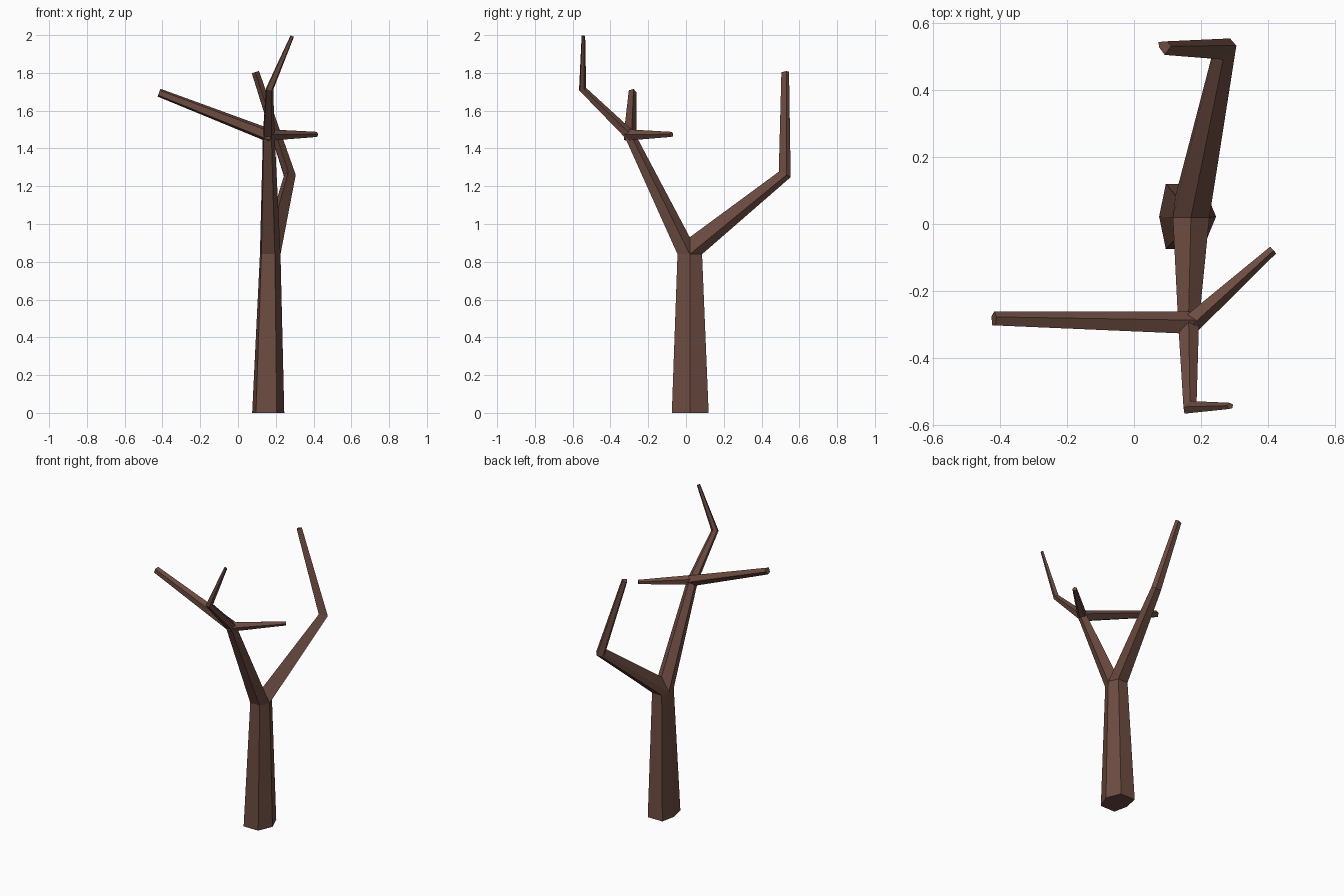
import bpy, bmesh, math
from mathutils import Vector

if "Cube" in bpy.data.objects:
    bpy.data.objects.remove(bpy.data.objects["Cube"])

bark = bpy.data.materials.new("brown bark")
bark.diffuse_color = (0.153, 0.072, 0.053, 1)
bark.use_nodes = True
bark.node_tree.nodes["Principled BSDF"].inputs["Base Color"].default_value = bark.diffuse_color


def loft(name, rings, cap_start=True):
    """Skin a list of matching rings into one flat-shaded object."""
    bm = bmesh.new()
    rows = [[bm.verts.new(p) for p in ring] for ring in rings]
    n = len(rows[0])
    for a, b in zip(rows, rows[1:]):
        for i in range(n):
            j = (i + 1) % n
            bm.faces.new((a[i], a[j], b[j], b[i]))
    if cap_start:
        bm.faces.new(rows[0][::-1])
    bm.faces.new(rows[-1])
    bmesh.ops.recalc_face_normals(bm, faces=bm.faces)
    # open tubes: make sure the tip cap points outwards
    bm.faces.ensure_lookup_table()
    tip = bm.faces[-1]
    prev = sum((v.co for v in rows[-2]), Vector()) / n
    if tip.normal.dot(tip.calc_center_median() - prev) < 0:
        bmesh.ops.reverse_faces(bm, faces=bm.faces)
    mesh = bpy.data.meshes.new(name)
    bm.to_mesh(mesh)
    bm.free()
    mesh.materials.append(bark)
    obj = bpy.data.objects.new(name, mesh)
    bpy.context.collection.objects.link(obj)
    return obj


def sweep(ring, path, scales):
    """Carry a ring along a path with mitred elbows, scaling it at each point."""
    ring = [Vector(p) for p in ring]
    path = [Vector(p) for p in path]
    rings, offs = [ring], [p - path[0] for p in ring]
    last = 1.0
    for k in range(1, len(path)):
        d = (path[k] - path[k - 1]).normalized()
        nrm = d
        if k + 1 < len(path):
            nrm = (d + (path[k + 1] - path[k]).normalized()).normalized()
        new = []
        for o in offs:
            o = (o - d * o.dot(d)) * (scales[k - 1] / last)
            new.append(o - d * (o.dot(nrm) / d.dot(nrm)))
        offs, last = new, scales[k - 1]
        rings.append([path[k] + o for o in offs])
    return rings


def pentagon(start, end, r, turn):
    """Five-sided ring facing along start to end; turn is measured from up."""
    d = (Vector(end) - Vector(start)).normalized()
    side = d.cross(Vector((0, 0, 1))).normalized()
    up = side.cross(d)
    return [Vector(start) + r * (up * math.cos(a) + side * math.sin(a))
            for a in (turn + i * math.tau / 5 for i in range(5))]


# trunk: tapered hexagon
base = [(.245, .022, 0), (.205, .12, 0), (.095, .12, 0),
        (.075, .022, 0), (.095, -.075, 0), (.205, -.075, 0)]
top = [(.225, .02, .84), (.197, .085, .84), (.124, .085, .84),
       (.116, .02, .84), (.124, -.045, .84), (.195, -.045, .84)]
loft("trunk", [base, top])

# the two limbs share a crotch point above the middle of the trunk top
crotch = (.17, .02, .93)
loft("front_limb", sweep(
    [top[4], top[5], top[0], crotch, top[3]],
    [(.167, -.002, .858), (.161, -.30, 1.472), (.166, -.547, 1.713), (.287, -.543, 1.995)],
    [.57, .36, .18]), cap_start=False)
loft("back_limb", sweep(
    [top[1], top[2], top[3], crotch, top[0]],
    [(.167, .042, .858), (.27, .53, 1.258), (.09, .53, 1.803)],
    [.56, .36]), cap_start=False)

# side branches from the fork of the front limb
for name, start, end, r, taper, turn in (
        ("left_branch", (.175, -.298, 1.465), (-.418, -.284, 1.695), .037, .62, .3),
        ("right_branch", (.155, -.31, 1.47), (.415, -.077, 1.474), .032, .45, .2)):
    loft(name, sweep(pentagon(start, end, r, turn), [start, end], [taper]))
